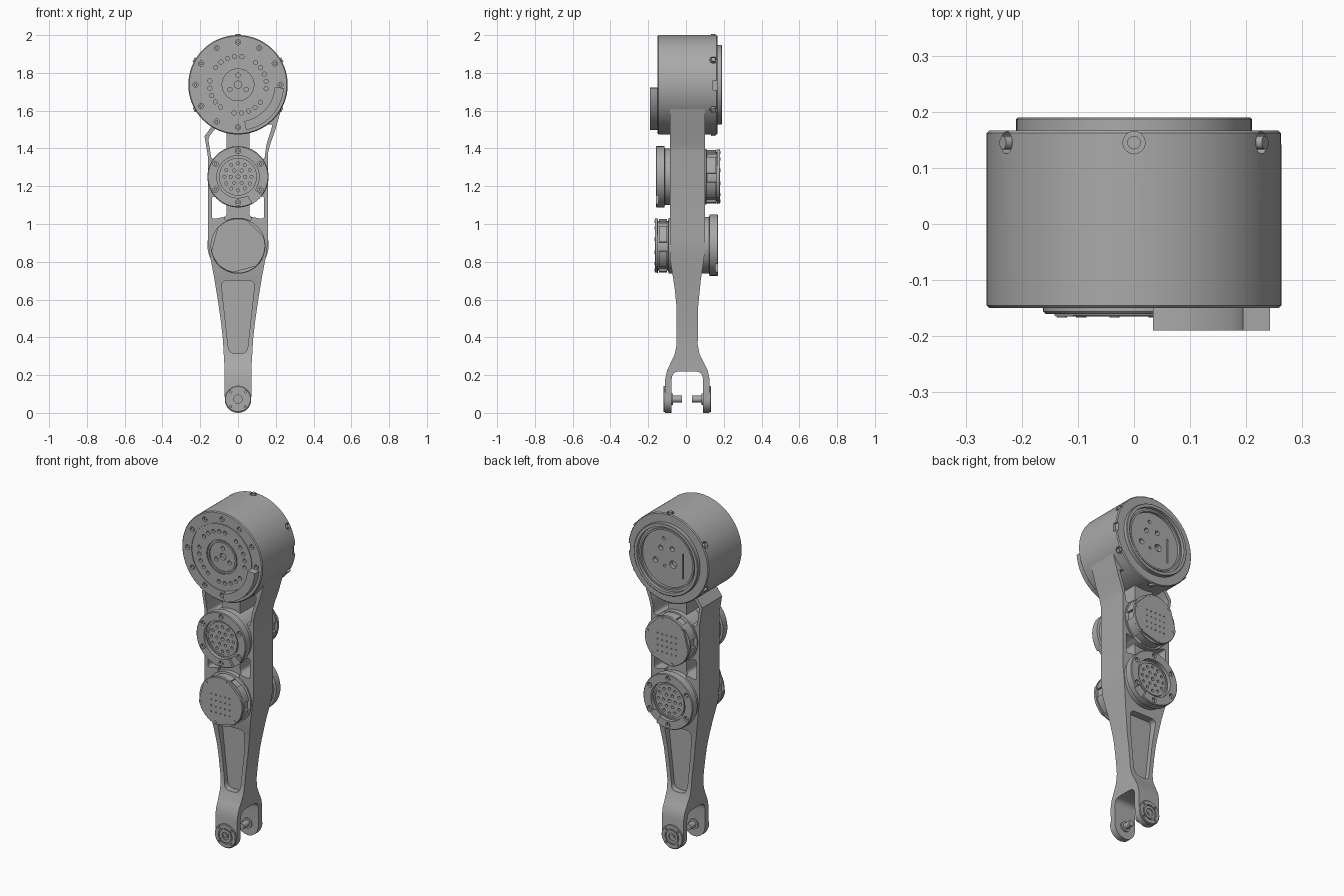
import bpy, bmesh
from math import sin, cos, pi, radians
from mathutils import Matrix, Vector

if "Cube" in bpy.data.objects:
    bpy.data.objects.remove(bpy.data.objects["Cube"], do_unlink=True)

GREY = bpy.data.materials.new("machined grey")
GREY.use_nodes = True
GREY.diffuse_color = (0.4, 0.4, 0.4, 1)
GREY.node_tree.nodes["Principled BSDF"].inputs["Base Color"].default_value = (0.4, 0.4, 0.4, 1)
parts = []


def finish(name, bm):
    bmesh.ops.recalc_face_normals(bm, faces=bm.faces[:])
    me = bpy.data.meshes.new(name)
    bm.to_mesh(me)
    bm.free()
    me.materials.append(GREY)
    ob = bpy.data.objects.new(name, me)
    bpy.context.collection.objects.link(ob)
    parts.append(ob)
    return ob


def lathe(name, z, profile, s=1, shift=0, steps=72):
    """Spin (radius, depth) points about a y axis at height z."""
    bm = bmesh.new()
    vs = [bm.verts.new((r, s * (y + (shift if y else 0)), 0)) for r, y in profile]
    es = [bm.edges.new(p) for p in zip(vs, vs[1:])]
    bmesh.ops.spin(bm, geom=vs + es, cent=(0, 0, 0), axis=(0, 1, 0), angle=2 * pi, steps=steps)
    bmesh.ops.remove_doubles(bm, verts=bm.verts[:], dist=0.0001)
    bmesh.ops.translate(bm, verts=bm.verts[:], vec=(0, 0, z))
    return finish(name, bm)


def rounded(pts, r, n=5):
    """Round the corners of a polygon."""
    out = []
    for i, p in enumerate(pts):
        p, a, b = Vector(p), Vector(pts[i - 1]), Vector(pts[(i + 1) % len(pts)])
        a = p + (a - p).normalized() * min(r, (a - p).length * 0.45)
        b = p + (b - p).normalized() * min(r, (b - p).length * 0.45)
        for k in range(n + 1):
            t = k / n
            out.append(a * (1 - t) ** 2 + p * 2 * t * (1 - t) + b * t * t)
    return out


def sector(z, r0, r1, a0, a1, n=16):
    arc = [radians(a0 + (a1 - a0) * k / n) for k in range(n + 1)]
    return ([(r1 * cos(a), z + r1 * sin(a)) for a in arc]
            + [(r0 * cos(a), z + r0 * sin(a)) for a in reversed(arc)])


def prism(name, pts, lo, hi, axis="y"):
    """Extrude an (x, z) outline along y, or a (y, z) outline along x."""
    bm = bmesh.new()
    place = (lambda p, d: (p[0], d, p[1])) if axis == "y" else (lambda p, d: (d, p[0], p[1]))
    a, b = ([bm.verts.new(place(p, d)) for p in pts] for d in (lo, hi))
    bm.faces.new(a)
    bm.faces.new(b)
    for i in range(len(pts)):
        bm.faces.new((a[i - 1], a[i], b[i], b[i - 1]))
    return finish(name, bm)


def pegs(name, spots, lo, hi, seg=16):
    """Cylinders along y at (x, z, radius) spots."""
    bm = bmesh.new()
    for x, z, r in spots:
        m = Matrix.Translation((x, (lo + hi) / 2, z)) @ Matrix.Rotation(pi / 2, 4, "X")
        bmesh.ops.create_cone(bm, cap_ends=True, segments=seg, radius1=r, radius2=r,
                              depth=abs(hi - lo), matrix=m)
    return finish(name, bm)


def ring(z, radius, count, r, start=90):
    return [(radius * cos(radians(start + 360 * k / count)),
             z + radius * sin(radians(start + 360 * k / count)), r) for k in range(count)]


def carve(ob, tool, op="DIFFERENCE"):
    mod = ob.modifiers.new("cut", "BOOLEAN")
    mod.operation, mod.solver, mod.object = op, "EXACT", tool
    dg = bpy.context.evaluated_depsgraph_get()
    me = bpy.data.meshes.new_from_object(ob.evaluated_get(dg))
    ob.modifiers.clear()
    ob.data = me
    parts.remove(tool)
    bpy.data.objects.remove(tool, do_unlink=True)


# Frame: front outline crossed with the side outline
foot = [(0.07 * cos(radians(a)), 0.07 + 0.07 * sin(radians(a))) for a in range(180, 361, 12)]
front = foot + [(0.072, 0.25), (0.08, 0.39), (0.09, 0.48), (0.107, 0.6), (0.127, 0.72), (0.152, 0.85),
                (0.16, 0.93), (0.16, 1.38), (0.17, 1.42), (0.195, 1.49), (0.25, 1.68), (-0.13, 1.68),
                (-0.13, 1.53), (-0.177, 1.465), (-0.16, 1.36), (-0.16, 0.93), (-0.152, 0.85), (-0.127, 0.72),
                (-0.107, 0.6), (-0.09, 0.48), (-0.08, 0.39), (-0.072, 0.25)]
side = [(-0.11, -0.01), (-0.11, 0.18), (-0.1, 0.225), (-0.06, 0.31), (-0.05, 0.36), (-0.05, 0.56),
        (-0.06, 0.66), (-0.085, 0.82), (-0.085, 1.75), (0.1, 1.75), (0.1, 0.85), (0.078, 0.7),
        (0.064, 0.56), (0.062, 0.36), (0.072, 0.31), (0.115, 0.225), (0.125, 0.18), (0.125, -0.01)]
frame = prism("leg_frame", front, -0.3, 0.3)
carve(frame, prism("side_shape", side, -0.4, 0.4, "x"), "INTERSECT")
carve(frame, prism("fork_gap", rounded([(-0.076, -0.1), (0.09, -0.1), (0.09, 0.22), (-0.076, 0.22)], 0.045),
                   -0.4, 0.4, "x"))
windows = [
    [(-0.158, 1.455), (-0.118, 1.51), (-0.06, 1.51), (-0.06, 1.36), (-0.14, 1.34)],
    [(0.06, 1.51), (0.185, 1.53), (0.15, 1.42), (0.14, 1.34), (0.06, 1.36)],
    [(0.06, 1.12), (0.138, 1.15), (0.138, 1.025), (0.06, 1.04)],
    [(-0.06, 1.12), (-0.138, 1.15), (-0.138, 1.025), (-0.06, 1.04)]]
for w in windows:
    carve(frame, prism("window", rounded(w, 0.018), -0.3, 0.3))
# Thinned webs between the drums, and the shin pocket on both faces
pocket = rounded([(-0.048, 0.315), (0.048, 0.315), (0.09, 0.7), (-0.09, 0.7)], 0.035)
for lo, hi in ((-0.3, -0.022), (0.035, 0.3)):
    carve(frame, prism("pocket", pocket, lo, hi))
for z0, z1 in ((1.38, 1.52), (1.02, 1.12)):
    for lo, hi in ((-0.3, -0.065), (0.08, 0.3)):
        carve(frame, prism("web_cut", [(-0.07, z0), (0.07, z0), (0.07, z1), (-0.07, z1)], lo, hi))

# Large hip drum
HZ = 1.737
drum = lathe("hip_drum", HZ, [
    (0, -0.142), (0.084, -0.142), (0.084, -0.15), (0.094, -0.15), (0.094, -0.144), (0.1, -0.144),
    (0.1, -0.15), (0.194, -0.15), (0.194, -0.146), (0.199, -0.146), (0.199, -0.15), (0.258, -0.15),
    (0.263, -0.145), (0.263, 0.162), (0.258, 0.167), (0.21, 0.167), (0.21, 0.187), (0.207, 0.19),
    (0.19, 0.19), (0.19, 0.172), (0.178, 0.172), (0.178, 0.18), (0.168, 0.18), (0.168, 0.165),
    (0, 0.165)], steps=96)
carve(drum, pegs("front_holes", ring(HZ, 0.225, 12, 0.014) + ring(HZ, 0.05, 3, 0.012)
                 + [(0, HZ, 0.02)], -0.2, -0.125))
small = [p for k, p in enumerate(ring(HZ, 0.15, 24, 0.011, 82)) if k % 6 != 5]
carve(drum, pegs("small_holes", small, -0.2, -0.135))
pegs("drum_bolts", ring(HZ, 0.225, 12, 0.009), -0.144, -0.12, 6)
rear = [(0.085, -0.03, 0.016), (0.05, 0.05, 0.014), (-0.025, 0.06, 0.014), (-0.03, -0.03, 0.022),
        (0.025, -0.05, 0.008), (0.03, 0.11, 0.01)]
carve(drum, pegs("rear_holes", [(x, HZ + z, r) for x, z, r in rear], 0.14, 0.2))
carve(drum, prism("rear_slot", [(-0.1, HZ - 0.1), (-0.092, HZ - 0.1), (-0.092, HZ + 0.05),
                                (-0.1, HZ + 0.05)], 0.15, 0.2))
# Radial bolt sockets round the rear rim
bolts = bmesh.new()
sockets = bmesh.new()
for k in range(6):
    turn = Matrix.Translation((0, 0.145, HZ)) @ Matrix.Rotation(radians(60 * k), 4, "Y")
    for bm, r, d in ((sockets, 0.02, 0.262), (bolts, 0.012, 0.25)):
        bmesh.ops.create_cone(bm, cap_ends=True, segments=16, radius1=r, radius2=r, depth=0.04,
                              matrix=turn @ Matrix.Translation((0, 0, d)))
carve(drum, finish("sockets", sockets))
finish("rim_bolts", bolts)
carve(drum, prism("rim_notch", [(0.25, 1.71), (0.3, 1.71), (0.3, 1.76), (0.25, 1.76)], 0.142, 0.2))
# Raised curved stop on the drum front
prism("stop_block", sector(HZ, 0.195, 0.243, -80, -4), -0.19, -0.14)


def output_flange(name, z, s, shift):
    """Joint output: bolted ring with a recessed hub and a limit gap."""
    ob = lathe(name, z, [
        (0, 0), (0.15, 0), (0.15, 0.112), (0.162, 0.115), (0.162, 0.156), (0.158, 0.16), (0.112, 0.16),
        (0.112, 0.138), (0.1, 0.138), (0.1, 0.15), (0.09, 0.15), (0.09, 0.146), (0, 0.146)], s, shift)
    top = 0.16 + shift
    carve(ob, pegs("holes", ring(z, 0.137, 6, 0.014), s * (top - 0.02), s * 0.3))
    pegs(name + "_bolts", ring(z, 0.137, 6, 0.009), s * (top - 0.03), s * (top - 0.006), 6)
    hub = ring(z, 0.072, 12, 0.008) + ring(z, 0.038, 6, 0.008, 60) + [(0, z, 0.01)]
    carve(ob, pegs("hub_holes", hub, s * (top - 0.035), s * 0.3))
    carve(ob, prism("gap", sector(z, 0.108, 0.2, -62, -38), s * (top - 0.015), s * 0.3))


def motor_cover(name, z, s, shift):
    """Motor back: stepped housing, spacer blocks and a cover with flats."""
    lathe(name + "_housing", z, [(0, 0), (0.148, 0), (0.148, 0.092), (0.13, 0.095), (0.13, 0.15), (0, 0.15)],
          s, shift)
    out = 0.165 + shift
    for k in range(6):
        prism(name + "_spacer", sector(z, 0.12, 0.141, 60 * k + 8, 60 * k + 48, 6), s * 0.1, s * (out - 0.022))
    plate = lathe(name + "_plate", z, [(0, 0.147), (0.145, 0.147), (0.145, 0.162), (0.142, 0.165), (0, 0.165)],
                  s, shift)
    for a in (45, 165, 285):
        c, n = cos(radians(a)), sin(radians(a))
        box = [(u * c - v * n, z + u * n + v * c) for u, v in ((0.129, -0.2), (0.3, -0.2), (0.3, 0.2), (0.129, 0.2))]
        carve(plate, prism("flat", box, s * (out - 0.012), s * 0.3))
    dots = [(0.03 * i, z + 0.035 * j, 0.004) for i in range(-2, 3) for j in range(-2, 2)]
    carve(plate, pegs("dots", dots, s * (out - 0.006), s * 0.3, 8))
    pegs(name + "_screws", ring(z, 0.133, 6, 0.009, 15), s * (out - 0.01), s * (out + 0.002), 12)


output_flange("upper_output", 1.25, -1, 0)
motor_cover("upper_motor", 1.25, 1, 0.015)
output_flange("lower_output", 0.888, 1, 0.01)
motor_cover("lower_motor", 0.885, -1, 0)

# Fork bearing caps and inward stub pins
for name, s, inner, face, tip in (("front", -1, 0.076, 0.12, 0.022), ("rear", 1, 0.09, 0.132, 0.032)):
    cap = lathe(name + "_fork_cap", 0.073, [
        (0, 0.1), (0.069, 0.1), (0.069, face - 0.003), (0.066, face), (0.045, face), (0.045, face - 0.006),
        (0.038, face - 0.006), (0.038, face), (0.022, face), (0.022, face - 0.008), (0.012, face - 0.008),
        (0.012, face - 0.002), (0, face - 0.002)], s, steps=48)
    carve(cap, pegs("cap_holes", ring(0.073, 0.055, 4, 0.006, 45), s * (face - 0.01), s * 0.3))
    lathe(name + "_fork_pin", 0.073, [(0, inner + 0.01), (0.03, inner + 0.01), (0.03, inner - 0.008),
                                      (0.018, inner - 0.008), (0.018, tip), (0, tip)], s, steps=32)

# Smooth round surfaces, keep edges crisp
bpy.ops.object.select_all(action="DESELECT")
for ob in parts:
    ob.select_set(True)
bpy.context.view_layer.objects.active = frame
bpy.ops.object.shade_smooth_by_angle(angle=radians(25))
